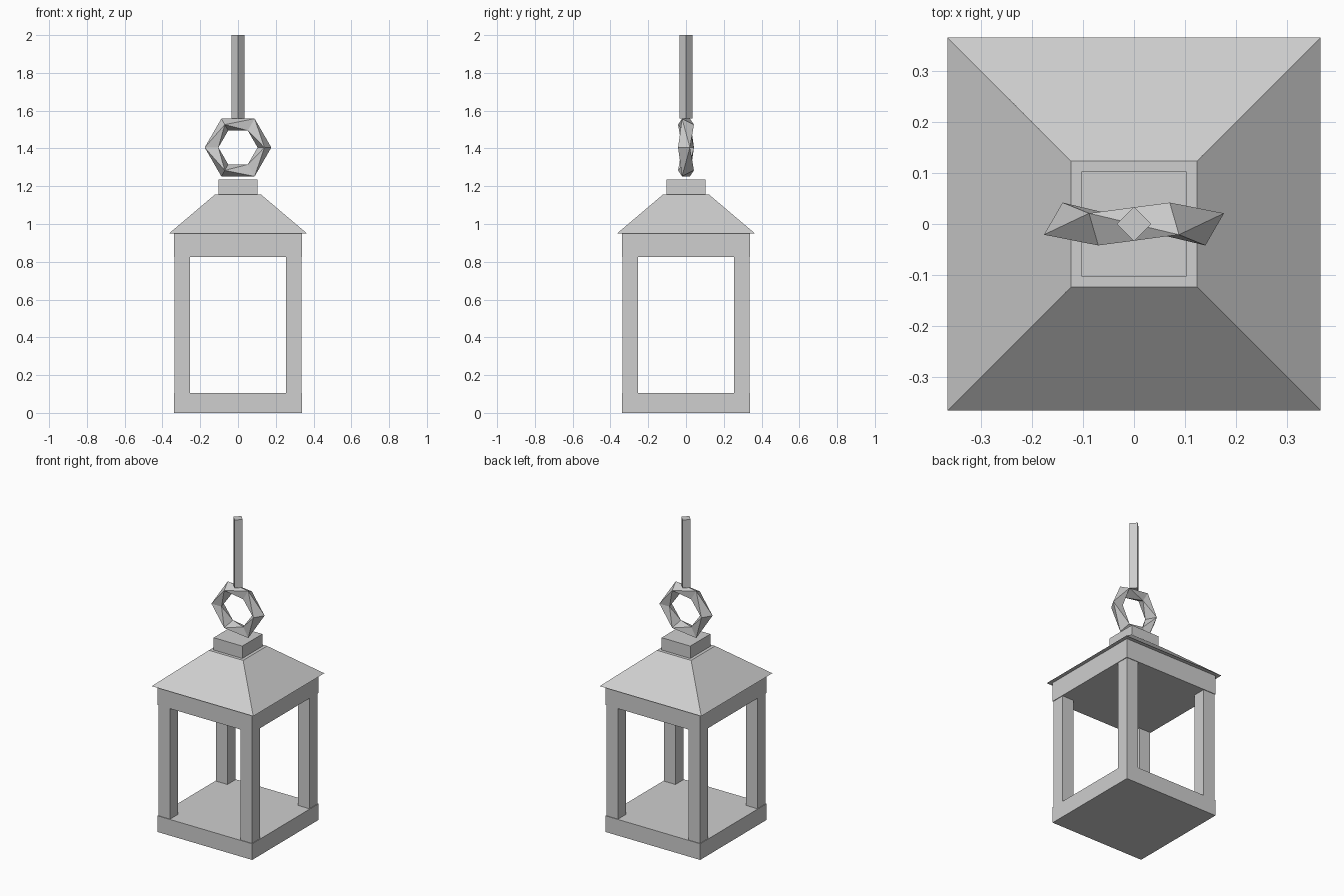
import bpy, bmesh, math

if "Cube" in bpy.data.objects:
    bpy.data.objects.remove(bpy.data.objects["Cube"])

grey = bpy.data.materials.new("light grey metal")
grey.diffuse_color = (0.62, 0.62, 0.62, 1)
grey.use_nodes = True
grey.node_tree.nodes["Principled BSDF"].inputs["Base Color"].default_value = grey.diffuse_color


def make(name, verts, faces):
    me = bpy.data.meshes.new(name)
    me.from_pydata(verts, [], faces)
    bm = bmesh.new()
    bm.from_mesh(me)
    bmesh.ops.recalc_face_normals(bm, faces=bm.faces)
    bm.to_mesh(me)
    bm.free()
    me.materials.append(grey)
    ob = bpy.data.objects.new(name, me)
    bpy.context.collection.objects.link(ob)
    return ob


def frustum(name, z0, z1, r0, r1, cx=0, cy=0, turn=45):
    """Four-sided block; r0 and r1 are corner radii at bottom and top."""
    verts = []
    for z, r in ((z0, r0), (z1, r1)):
        for i in range(4):
            a = math.radians(turn + 90 * i)
            verts.append((cx + r * math.cos(a), cy + r * math.sin(a), z))
    faces = [(3, 2, 1, 0), (4, 5, 6, 7)]
    faces += [(i, (i + 1) % 4, 4 + (i + 1) % 4, 4 + i) for i in range(4)]
    return make(name, verts, faces)


D = math.sqrt(2)  # half side to corner radius

# Body: floor, corner posts, upper frame
frustum("base", 0, 0.105, 0.34 * D, 0.34 * D)
for sx, side in ((-1, "left"), (1, "right")):
    for sy, end in ((-1, "front"), (1, "back")):
        frustum(f"post_{end}_{side}", 0.105, 0.825, 0.0415 * D, 0.0415 * D,
                sx * 0.2945, sy * 0.2945)
frustum("upper_frame", 0.825, 0.95, 0.34 * D, 0.34 * D)

# Sloped roof and cap
frustum("roof", 0.95, 1.155, 0.365 * D, 0.123 * D)
frustum("cap", 1.155, 1.235, 0.103 * D, 0.103 * D)

# Faceted hanging ring: six triangular sections, every other one flipped
R, r, zc = 0.14, 0.042, 1.405
verts, faces = [], []
for i in range(6):
    a = math.radians(60 * i)
    for k in range(3):
        b = math.radians(30 - 60 * (i % 2) + 120 * k)
        d = R + r * math.cos(b)
        verts.append((d * math.cos(a), r * math.sin(b), zc + d * math.sin(a)))
for i in range(6):
    j, s = (i + 1) % 6, i % 2
    for k in range(3):
        p, q = 3 * i + k, 3 * i + (k + 1) % 3
        # corner of the next section lying between p and q
        m = 3 * j + (k if s else (k + 1) % 3)
        n = 3 * j + ((k + 1) % 3 if s else (k + 2) % 3)
        faces += [(p, q, m), (q, n, m)]
make("hanging_ring", verts, faces)

# Square rod turned on its corner
frustum("hanging_rod", 1.558, 2.0, 0.034, 0.034, turn=0)
